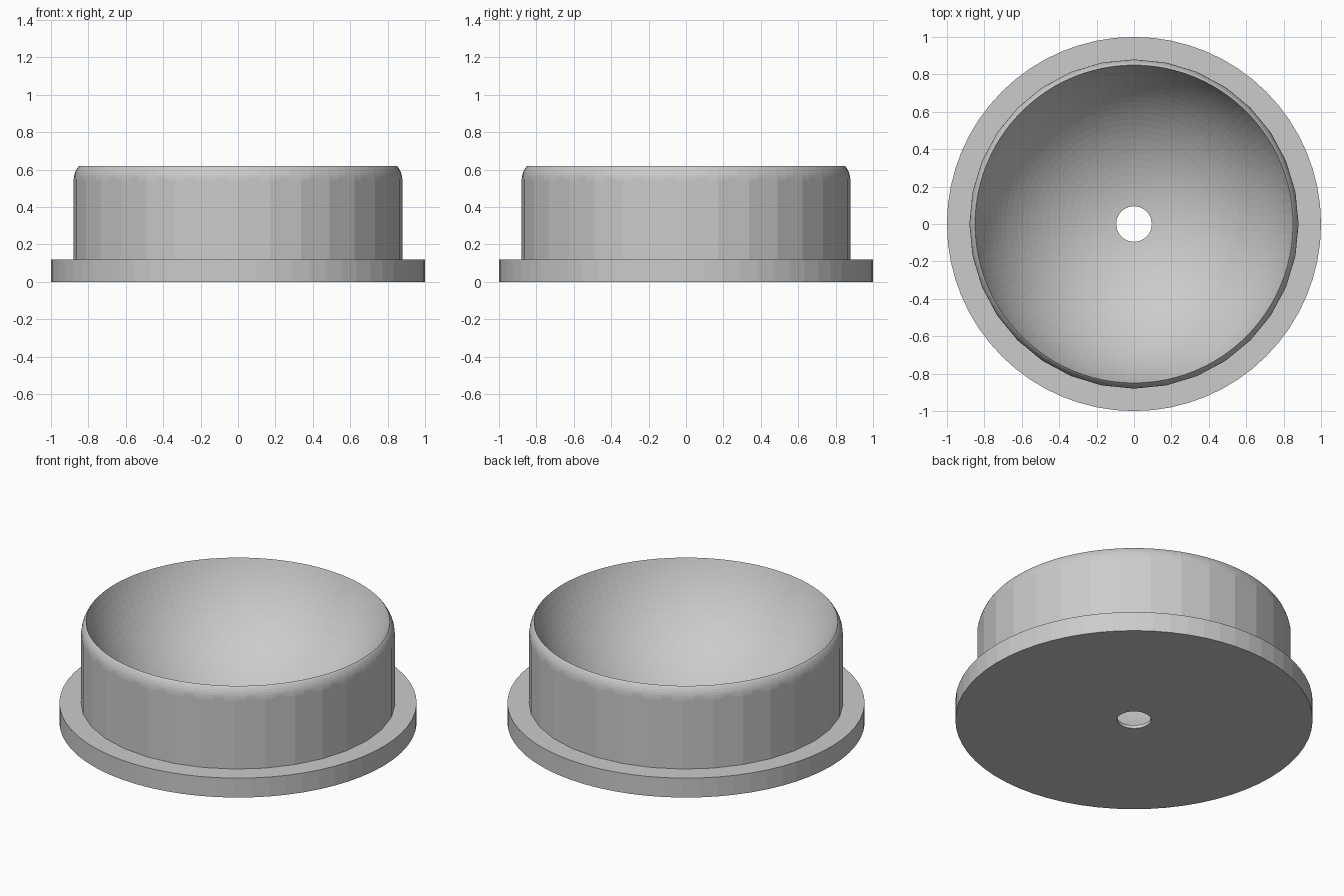
import bpy, bmesh, math

if "Cube" in bpy.data.objects:
    bpy.data.objects.remove(bpy.data.objects["Cube"])

grey = bpy.data.materials.new("light grey")
grey.diffuse_color = (0.6, 0.6, 0.6, 1)
grey.use_nodes = True
grey.node_tree.nodes["Principled BSDF"].inputs["Base Color"].default_value = grey.diffuse_color


def lathe(name, profile, sides, radius_at=lambda r, a: r):
    """Spin (radius, height) points around z; radius_at may reshape a ring."""
    bm = bmesh.new()
    rings = []
    for r, z in profile:
        ring = []
        for i in range(sides):
            a = 2 * math.pi * i / sides
            q = radius_at(r, a)
            ring.append(bm.verts.new((q * math.cos(a), q * math.sin(a), z)))
        rings.append(ring)
    for lo, hi in zip(rings, rings[1:]):
        for i in range(sides):
            j = (i + 1) % sides
            bm.faces.new((lo[i], lo[j], hi[j], hi[i]))
    mesh = bpy.data.meshes.new(name)
    bm.to_mesh(mesh)
    bm.free()
    mesh.materials.append(grey)
    obj = bpy.data.objects.new(name, mesh)
    bpy.context.collection.objects.link(obj)
    return obj


WALL, RIM, HOLE, TOP, FACETS = 0.88, 0.85, 0.095, 0.62, 32


def clamp_to_wall(r, a):
    # keep the round rim inside the 32-sided wall
    step = 2 * math.pi / FACETS
    off = (a + 1e-6) % step - step / 2
    return min(r, WALL * math.cos(step / 2) / math.cos(off))


# Base flange: underside, edge and upper face
lathe("base_flange", [(HOLE, 0), (1, 0), (1, 0.12), (0.86, 0.12)], 64)

# Bowl: faceted wall, rounded rim, spherical hollow, drain hole
R = 0.9
centre = TOP + math.sqrt(R * R - RIM * RIM)
a0, a1 = math.asin(RIM / R), math.asin(HOLE / R)
hollow = []
for i in range(25):
    t = a0 + (a1 - a0) * i / 24
    hollow.append((R * math.sin(t), centre - R * math.cos(t)))
wall = [(WALL, 0.12), (WALL, 0.543), (0.878, 0.555), (0.875, 0.57),
        (0.871, 0.585), (0.865, 0.599), (0.858, 0.611)]
lathe("bowl", wall + hollow + [(HOLE, 0)], 96, clamp_to_wall)
